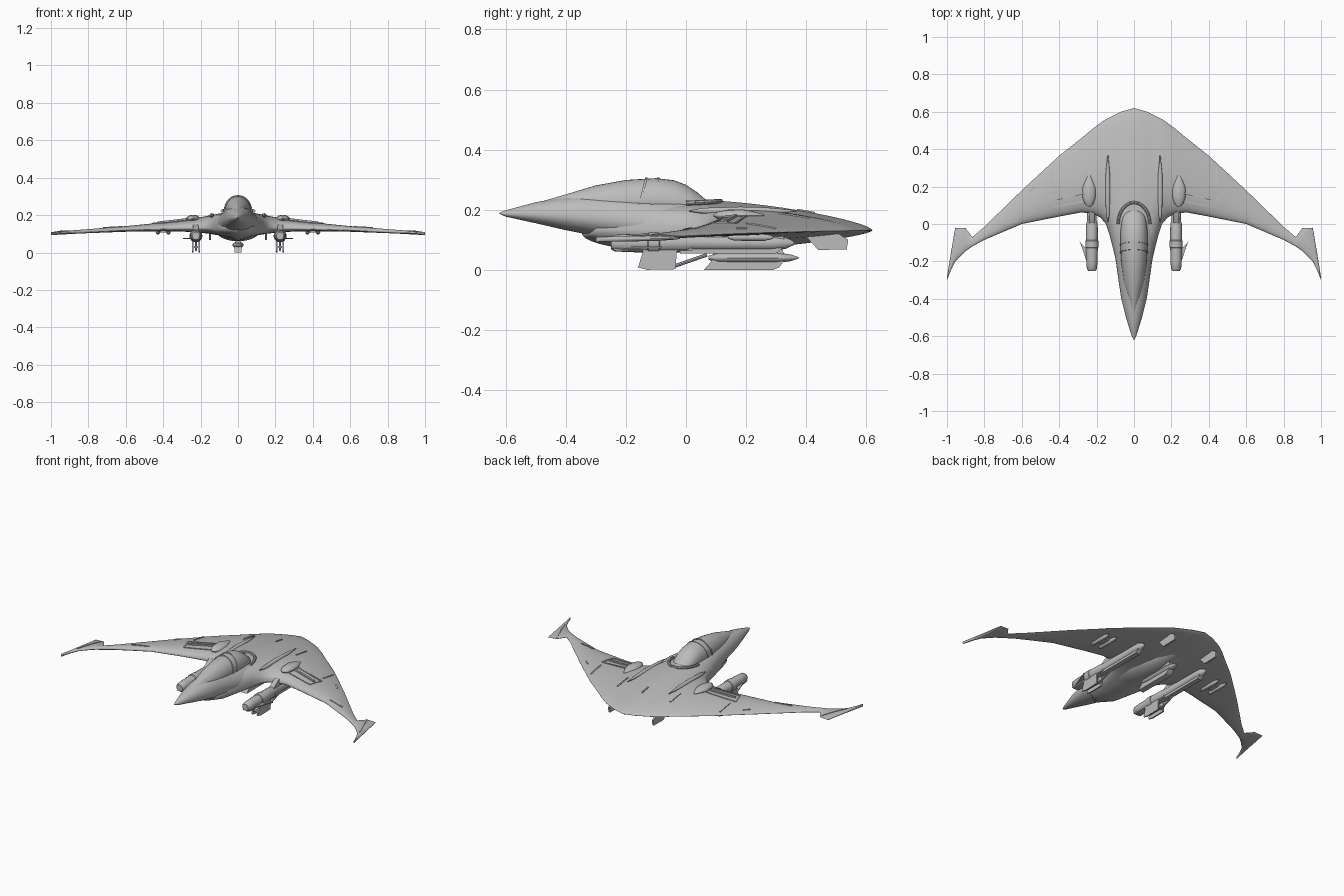
import bpy, bmesh, math
from mathutils import Vector

old = bpy.data.objects.get("Cube")
if old:
    bpy.data.objects.remove(old, do_unlink=True)

GREY = (0.5, 0.5, 0.5, 1)
paint = bpy.data.materials.new("hull_grey")
paint.use_nodes = True
paint.diffuse_color = GREY
paint.node_tree.nodes["Principled BSDF"].inputs["Base Color"].default_value = GREY
SIDES = (("left", 1), ("right", -1))


def loft(name, rings, smooth=35):
    """Skin a list of equal closed rings and cap both ends."""
    bm = bmesh.new()
    rows = [[bm.verts.new(p) for p in ring] for ring in rings]
    for a, b in zip(rows, rows[1:]):
        for i in range(len(a)):
            j = (i + 1) % len(a)
            bm.faces.new((a[i], a[j], b[j], b[i]))
    bm.faces.new(rows[0])
    bm.faces.new(rows[-1])
    bmesh.ops.recalc_face_normals(bm, faces=bm.faces)
    mesh = bpy.data.meshes.new(name)
    bm.to_mesh(mesh)
    bm.free()
    mesh.materials.append(paint)
    mesh.shade_smooth()
    mesh.set_sharp_from_angle(angle=math.radians(smooth))
    obj = bpy.data.objects.new(name, mesh)
    bpy.context.scene.collection.objects.link(obj)
    return obj


def body_ring(y, w, top, bottom, n=32):
    """Rounded section, widest below the middle, with a tapering belly."""
    mid = bottom + 0.42 * (top - bottom)
    ring = []
    for i in range(n):
        a = math.tau * i / n
        s, c = math.sin(a), math.cos(a)
        reach = top - mid if s > 0 else mid - bottom
        ring.append((w * c, y, mid + reach * s))
    return ring


def pod(name, x, z, profile, squash=1, n=16):
    """Turned body along y; profile holds (y, radius)."""
    return loft(name, [[(x + r * math.cos(math.tau * i / n), y,
                         z + squash * r * math.sin(math.tau * i / n))
                        for i in range(n)] for y, r in profile])


def plate(name, x, outline, thick):
    """Upright plate cut from a (y, z) outline."""
    return loft(name, [[(x + d, y, z) for y, z in outline]
                       for d in (-thick / 2, thick / 2)])


def slab(name, outline, z, thick):
    """Level plate cut from an (x, y) outline."""
    return loft(name, [[(x, y, z + d) for x, y in outline]
                       for d in (-thick / 2, thick / 2)])


def rod(name, a, b, r, n=8):
    a, b = Vector(a), Vector(b)
    turn = (b - a).to_track_quat('Z', 'Y')
    ends = [turn @ Vector((r * math.cos(math.tau * i / n),
                           r * math.sin(math.tau * i / n), 0)) for i in range(n)]
    return loft(name, [[p + q for q in ends] for p in (a, b)])


# Wing planform: span, leading edge, trailing edge
PLAN = [(0, -.35, .62), (.07, -.3, .6), (.11, -.14, .58), (.13, -.06, .57),
        (.15, 0, .56), (.18, .035, .54), (.22, .055, .51), (.28, .062, .46),
        (.4, .04, .365), (.6, 0, .18), (.8, -.085, -.015), (.865, -.12, -.07),
        (.9, -.145, -.022), (.956, -.2, -.02), (.98, -.25, -.16), (1, -.3, -.285)]


def wing_z(x, t, side):
    """Height of the wing skin at chord fraction t."""
    x = abs(x)
    f = max(0, math.sin(math.pi * t ** .65)) ** .65
    up = .1 * math.exp(-x / .35) + .002
    down = .062 * math.exp(-x / .15) + .008
    return .132 - .03 * x * x + f * (up if side > 0 else -down)


def wing_top(x, y):
    x = abs(x)
    for (xa, la, ta), (xb, lb, tb) in zip(PLAN, PLAN[1:]):
        if x <= xb:
            k = (x - xa) / (xb - xa)
            lead, trail = la + k * (lb - la), ta + k * (tb - ta)
            return wing_z(x, min(1, max(0, (y - lead) / (trail - lead))), 1)


def wing_ring(x, lead, trail, n=24):
    steps = [(1 - math.cos(math.pi * i / n)) / 2 for i in range(n + 1)]
    upper = [(x, lead + t * (trail - lead), wing_z(x, t, 1)) for t in steps]
    lower = [(x, lead + t * (trail - lead), wing_z(x, t, -1) - .001)
             for t in reversed(steps)]
    return upper + lower


# Blended wing, tip to tip
stations = [(-x, l, t) for x, l, t in reversed(PLAN[1:])] + PLAN
loft("wing", [wing_ring(*s) for s in stations], 50)

# Fuselage: y, half width, top, bottom
HULL = [(-.62, .002, .19, .186), (-.6, .012, .198, .177), (-.5, .043, .225, .155),
        (-.4, .068, .243, .132), (-.3, .083, .252, .112), (-.2, .097, .25, .095),
        (-.1, .115, .24, .08), (0, .132, .232, .068), (.1, .125, .226, .06),
        (.25, .095, .212, .064), (.45, .03, .165, .1)]
loft("fuselage", [body_ring(*s) for s in HULL], 60)

# Bubble canopy with its hoops and rear rim
CANOPY = [(-.5, .004, .222), (-.4, .036, .251), (-.3, .056, .281), (-.2, .068, .299),
          (-.1, .073, .305), (-.04, .072, .298), (0, .068, .283), (.04, .06, .256),
          (.07, .045, .23), (.1, .025, .215)]
loft("canopy", [body_ring(y, w, top, .17) for y, w, top in CANOPY], 60)
for k, y in enumerate((-.15, -.11)):
    hoop = [body_ring(y + d, .075, .307, .17) for d in (0, .008)]
    loft("canopy_hoop_%d" % k, [[(px, py + .25 * (pz - .25), pz) for px, py, pz in r]
                                for r in hoop])
rim = [(.085 * math.cos(a), .115 * math.sin(a), .222 + .006 * math.sin(a))
       for a in (math.pi * i / 12 for i in range(13))]
for k, (a, b) in enumerate(zip(rim, rim[1:])):
    rod("canopy_rim_%d" % k, a, b, .008)


def strip(name, a, b, width=.008, lift=.004, n=8):
    """Thin raised seam that follows the upper wing skin."""
    a, b = Vector(a), Vector(b)
    side = (b - a).orthogonal().normalized() * width / 2
    rings = []
    for i in range(n + 1):
        p = a.lerp(b, i / n)
        z = wing_top(p.x, p.y)
        q, r = p + side, p - side
        rings.append([(q.x, q.y, z - .006), (q.x, q.y, z + lift),
                      (r.x, r.y, z + lift), (r.x, r.y, z - .006)])
    return loft(name, rings)


strip("spine_seam", (0, .37), (0, .43))

for tag, s in SIDES:
    # Upper wing: flap frame, seams, dome and long ridge
    frame = [(.26, .2), (.455, .165), (.43, .09), (.25, .125)]
    for k in range(4):
        (xa, ya), (xb, yb) = frame[k], frame[(k + 1) % 4]
        strip("flap_frame_%s_%d" % (tag, k), (s * xa, ya), (s * xb, yb))
    strip("flap_bar_" + tag, (s * .27, .165), (s * .43, .13), .012, .008)
    seams = [((.18, .31), (.18, .41)), ((.44, .2), (.44, .3)),
             ((.62, .02), (.72, -.01)), ((.53, .2), (.56, .17))]
    for k, ((xa, ya), (xb, yb)) in enumerate(seams):
        strip("seam_%s_%d" % (tag, k), (s * xa, ya), (s * xb, yb))
    pod("dome_" + tag, s * .24, wing_top(.24, .17),
        [(.09, .005), (.11, .024), (.14, .034), (.19, .036), (.22, .025), (.26, .006)], .55)
    pod("ridge_" + tag, s * .14, wing_top(.14, .2) - .004,
        [(.01, .002), (.06, .01), (.18, .014), (.26, .012), (.37, .002)])

    # Main under-wing pod on its pylon
    x = s * .225
    pod("engine_pod_" + tag, x, .089,
        [(-.25, .02), (-.24, .027), (-.2, .03), (-.1, .032), (0, .031),
         (.02, .025), (.28, .025), (.33, .02), (.36, .006)])
    pod("engine_collar_" + tag, x, .089, [(-.13, .03), (-.125, .035), (-.09, .035), (-.085, .03)])
    plate("pylon_" + tag, x, [(-.02, .1), (.06, .15), (.3, .15), (.33, .1)], .03)
    plate("pod_keel_" + tag, x, [(-.02, .055), (-.02, .08), (.33, .08), (.3, .055)], .03)
    plate("rail_" + tag, x, [(-.25, .07), (-.23, .062), (.02, .062), (.02, .075)], .04)
    for k, d in enumerate((-.018, .018)):
        plate("pod_foot_%s_%d" % (tag, k), x + d,
              [(-.14, .07), (-.16, .008), (-.13, 0), (-.035, .002), (-.03, .07)], .008)
    slab("foot_bridge_" + tag, [(x - .02, -.15), (x + .02, -.15), (x + .02, -.04), (x - .02, -.04)],
         .03, .012)
    slab("pod_fin_" + tag, [(x, -.16), (s * .285, -.1), (s * .295, -.08), (s * .27, -.15),
                            (s * .25, -.21), (x, -.21)][::-1], .075, .006)
    rod("strut_" + tag, (x, -.04, .012), (x, .07, .05), .006)

    # Outboard twin stores
    for k, d in enumerate((-.028, .028)):
        pod("store_%s_%d" % (tag, k), s * .4 + d, .108,
            [(.14, .004), (.16, .011), (.26, .012), (.29, .005)], n=12)
        plate("store_pylon_%s_%d" % (tag, k), s * .4 + d,
              [(.17, .108), (.17, .135), (.26, .135), (.27, .108)], .008)
    slab("store_bridge_" + tag, [(s * .37, .18), (s * .43, .18), (s * .43, .24), (s * .37, .24)],
         .112, .008)

    # Ventral tail fins
    plate("ventral_fin_" + tag, s * .15, [(.4, .11), (.44, .066), (.535, .068), (.54, .1), (.5, .125)], .01)

    # Wingtip hinge seam
    strip("tip_seam_" + tag, (s * .905, -.035), (s * .965, -.19), .006, .003)

# Belly pod with keel on the centre line
pod("belly_pod", 0, .04, [(.075, .01), (.1, .026), (.15, .03), (.3, .03), (.35, .018), (.375, .004)], .6)
plate("belly_keel", 0, [(.06, 0), (.09, .035), (.33, .035), (.31, .008), (.29, 0)], .036)
plate("belly_mount", 0, [(.09, .045), (.09, .09), (.31, .09), (.33, .045)], .025)
